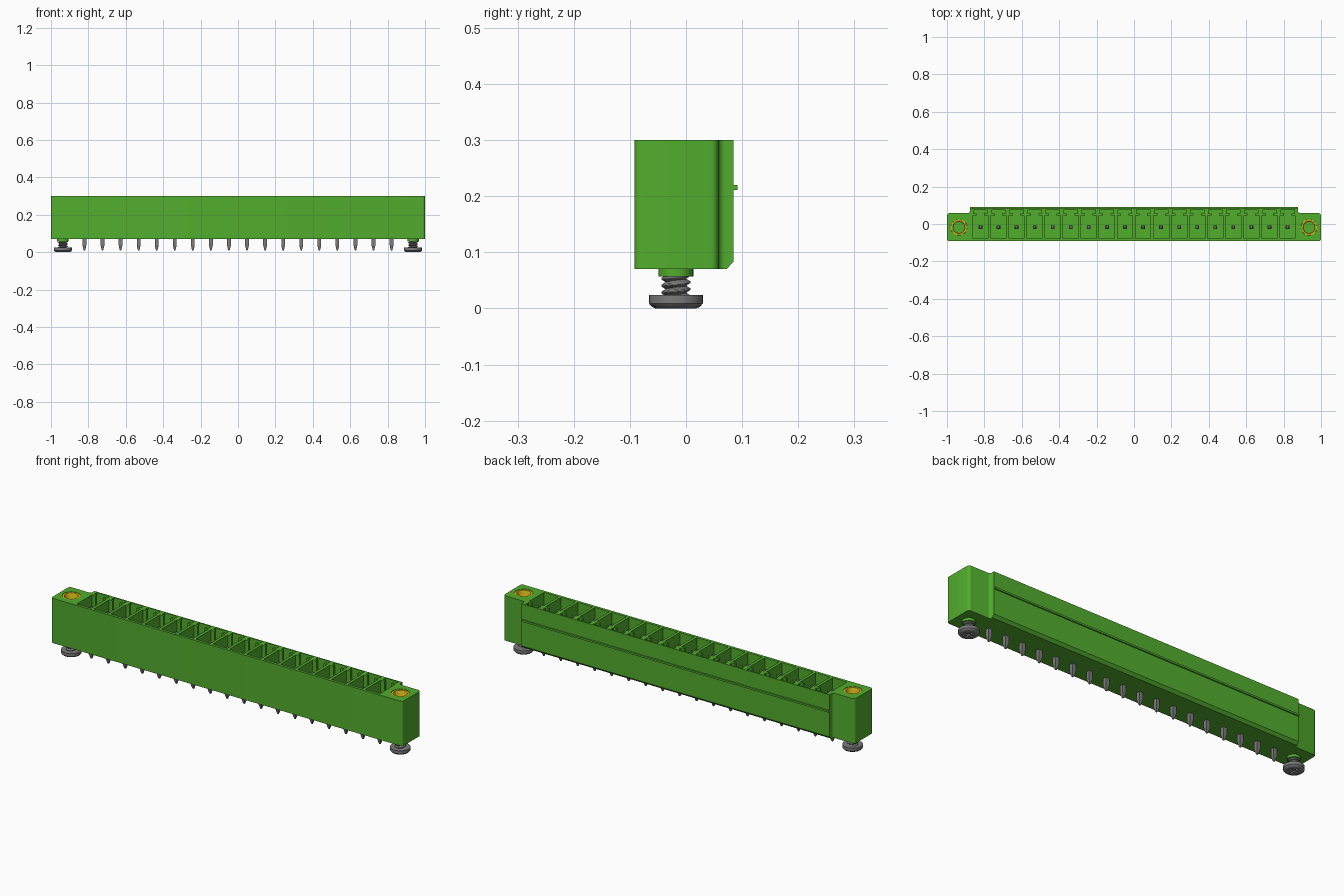
import bpy, bmesh, math
from mathutils import Vector

if "Cube" in bpy.data.objects:
    bpy.data.objects.remove(bpy.data.objects["Cube"], do_unlink=True)


def material(name, rgb, metallic=0.0):
    m = bpy.data.materials.new(name)
    m.use_nodes = True
    m.diffuse_color = (*rgb, 1)
    bsdf = m.node_tree.nodes["Principled BSDF"]
    bsdf.inputs["Base Color"].default_value = (*rgb, 1)
    return m


GREEN = material("green plastic", (0.085, 0.42, 0.027))
GREY = material("grey metal", (0.2, 0.2, 0.2))
BRASS = material("yellow brass", (0.66, 0.46, 0.01))

N, PITCH = 18, 0.0966          # contacts
CY = -0.018                    # shared centre line of pins and screws
EAR_X = 0.936                  # screw positions
BOTTOM, TOP = 0.07, 0.30
PIN_X = [(i - (N - 1) / 2) * PITCH for i in range(N)]


def finish(name, bm, mat, smooth=False):
    bmesh.ops.recalc_face_normals(bm, faces=bm.faces)
    me = bpy.data.meshes.new(name)
    bm.to_mesh(me)
    bm.free()
    me.materials.append(mat)
    ob = bpy.data.objects.new(name, me)
    bpy.context.collection.objects.link(ob)
    bpy.ops.object.select_all(action="DESELECT")
    ob.select_set(True)
    bpy.context.view_layer.objects.active = ob
    if smooth:
        bpy.ops.object.shade_smooth_by_angle(angle=math.radians(35))
    return ob


def prism(bm, outline, z0, z1):
    """Extrude a closed xy outline from z0 to z1."""
    lo = [bm.verts.new((x, y, z0)) for x, y in outline]
    hi = [bm.verts.new((x, y, z1)) for x, y in outline]
    bm.faces.new(lo[::-1])
    bm.faces.new(hi)
    n = len(lo)
    for i in range(n):
        j = (i + 1) % n
        bm.faces.new((lo[i], lo[j], hi[j], hi[i]))


def lathe(bm, profile, cx, cy, seg=32, closed=False):
    """Turn (radius, z) points about a vertical axis, with end caps if open."""
    rings = [[bm.verts.new((cx + r * math.cos(2 * math.pi * k / seg),
                            cy + r * math.sin(2 * math.pi * k / seg), z))
              for k in range(seg)] for r, z in profile]
    pairs = list(zip(rings, rings[1:]))
    if closed:
        pairs.append((rings[-1], rings[0]))
    else:
        bm.faces.new(rings[0][::-1])
        bm.faces.new(rings[-1])
    for a, b in pairs:
        for k in range(seg):
            m = (k + 1) % seg
            bm.faces.new((a[k], a[m], b[m], b[k]))


def cut(target, cutter):
    mod = target.modifiers.new("cut", "BOOLEAN")
    mod.operation, mod.solver, mod.object = "DIFFERENCE", "EXACT", cutter
    bpy.ops.object.select_all(action="DESELECT")
    target.select_set(True)
    bpy.context.view_layer.objects.active = target
    bpy.ops.object.modifier_apply(modifier=mod.name)
    bpy.data.objects.remove(cutter, do_unlink=True)


def arc(cx, cy, r, a0, a1, n=4):
    return [(cx + r * math.cos(math.radians(a0 + (a1 - a0) * i / n)),
             cy + r * math.sin(math.radians(a0 + (a1 - a0) * i / n))) for i in range(n + 1)]


# Housing: rounded ears at both ends, deeper middle
half = arc(0.988, -0.080, 0.012, -90, 0) + arc(0.986, 0.044, 0.014, 0, 90)
half += arc(0.888, 0.069, 0.011, 270, 180) + [(0.877, 0.085)]
outline = half + [(-x, y) for x, y in reversed(half)]
bm = bmesh.new()
prism(bm, outline, BOTTOM, TOP)
housing = finish("housing", bm, GREEN)

# Contact pockets with a T-shaped key slot at the rear
t_half = [(0.041, -0.078), (0.041, 0.045), (0.020, 0.045), (0.020, 0.057),
          (0.036, 0.057), (0.036, 0.078)]
bm = bmesh.new()
for x in PIN_X:
    prism(bm, [(x + a, b) for a, b in t_half] + [(x - a, b) for a, b in reversed(t_half)],
          0.135, TOP + 0.05)
cut(housing, finish("pocket_cutter", bm, GREEN))

# Holes for the threaded inserts
bm = bmesh.new()
for s in (-1, 1):
    lathe(bm, [(0.043, 0.16), (0.043, TOP + 0.05)], s * EAR_X, CY)
cut(housing, finish("insert_cutter", bm, GREEN))

# Bevel along the lower rear edge
bm = bmesh.new()
wedge = [(0.071, BOTTOM - 0.001), (0.12, BOTTOM - 0.001), (0.12, 0.119)]
ends = [[bm.verts.new((x, y, z)) for y, z in wedge] for x in (-1.1, 1.1)]
bm.faces.new(ends[0])
bm.faces.new(ends[1][::-1])
for i in range(3):
    j = (i + 1) % 3
    bm.faces.new((ends[0][i], ends[1][i], ends[1][j], ends[0][j]))
cut(housing, finish("bevel_cutter", bm, GREEN))
bpy.ops.object.shade_smooth_by_angle(angle=math.radians(30))

# Rear latch rib
bm = bmesh.new()
prism(bm, [(-0.876, 0.084), (0.876, 0.084), (0.876, 0.0915), (-0.876, 0.0915)], 0.211, 0.220)
finish("rear_rib", bm, GREEN)

# Square pins with tapered tips
for i, x in enumerate(PIN_X):
    bm = bmesh.new()
    rings = []
    for w, z in ((0.003, 0.008), (0.006, 0.018), (0.010, 0.036), (0.010, 0.262), (0.006, 0.272)):
        rings.append([bm.verts.new((x + a * w, CY + b * w, z))
                      for a, b in ((-1, -1), (1, -1), (1, 1), (-1, 1))])
    bm.faces.new(rings[0][::-1])
    bm.faces.new(rings[-1])
    for lo, hi in zip(rings, rings[1:]):
        for k in range(4):
            m = (k + 1) % 4
            bm.faces.new((lo[k], lo[m], hi[m], hi[k]))
    finish(f"pin_{i + 1}", bm, GREY)

for side, s in (("right", -1), ("left", 1)):
    cx = s * EAR_X
    # Brass insert sleeve
    bm = bmesh.new()
    lathe(bm, [(0.0425, 0.17), (0.0425, 0.2985), (0.033, 0.2985), (0.030, 0.294), (0.030, 0.17)],
          cx, CY, closed=True)
    finish(f"{side}_insert", bm, BRASS, True)

    # Plastic collar below the ear
    bm = bmesh.new()
    lathe(bm, [(0.031, 0.057), (0.031, 0.072)], cx, CY)
    finish(f"{side}_collar", bm, GREEN, True)

    # Helical screw thread
    bm = bmesh.new()
    seg, steps, lead = 24, 36, 0.0125
    rings = []
    for i in range(steps + 1):
        z = 0.022 + 0.038 * i / steps
        ring = []
        for k in range(seg):
            a = 2 * math.pi * k / seg
            t = (z / lead - k / seg) % 1
            r = 0.018 + 0.008 * min(1, 1.3 * (1 - abs(2 * t - 1)))
            ring.append(bm.verts.new((cx + r * math.cos(a), CY + r * math.sin(a), z)))
        rings.append(ring)
    for lo, hi in zip(rings, rings[1:]):
        for k in range(seg):
            m = (k + 1) % seg
            bm.faces.new((lo[k], lo[m], hi[m], hi[k]))
    finish(f"{side}_thread", bm, GREY, True)

    # Screw head with a cross recess underneath
    bm = bmesh.new()
    lathe(bm, [(0.036, 0.0), (0.043, 0.003), (0.048, 0.009), (0.048, 0.024)], cx, CY)
    head = finish(f"{side}_screw_head", bm, GREY)
    w, l = 0.005, 0.027
    bm = bmesh.new()
    prism(bm, [(cx + a, CY + b) for a, b in
               ((w, w), (w, l), (-w, l), (-w, w), (-l, w), (-l, -w),
                (-w, -w), (-w, -l), (w, -l), (w, -w), (l, -w), (l, w))], -0.02, 0.012)
    cut(head, finish("cross_cutter", bm, GREY))
    bpy.ops.object.shade_smooth_by_angle(angle=math.radians(35))
